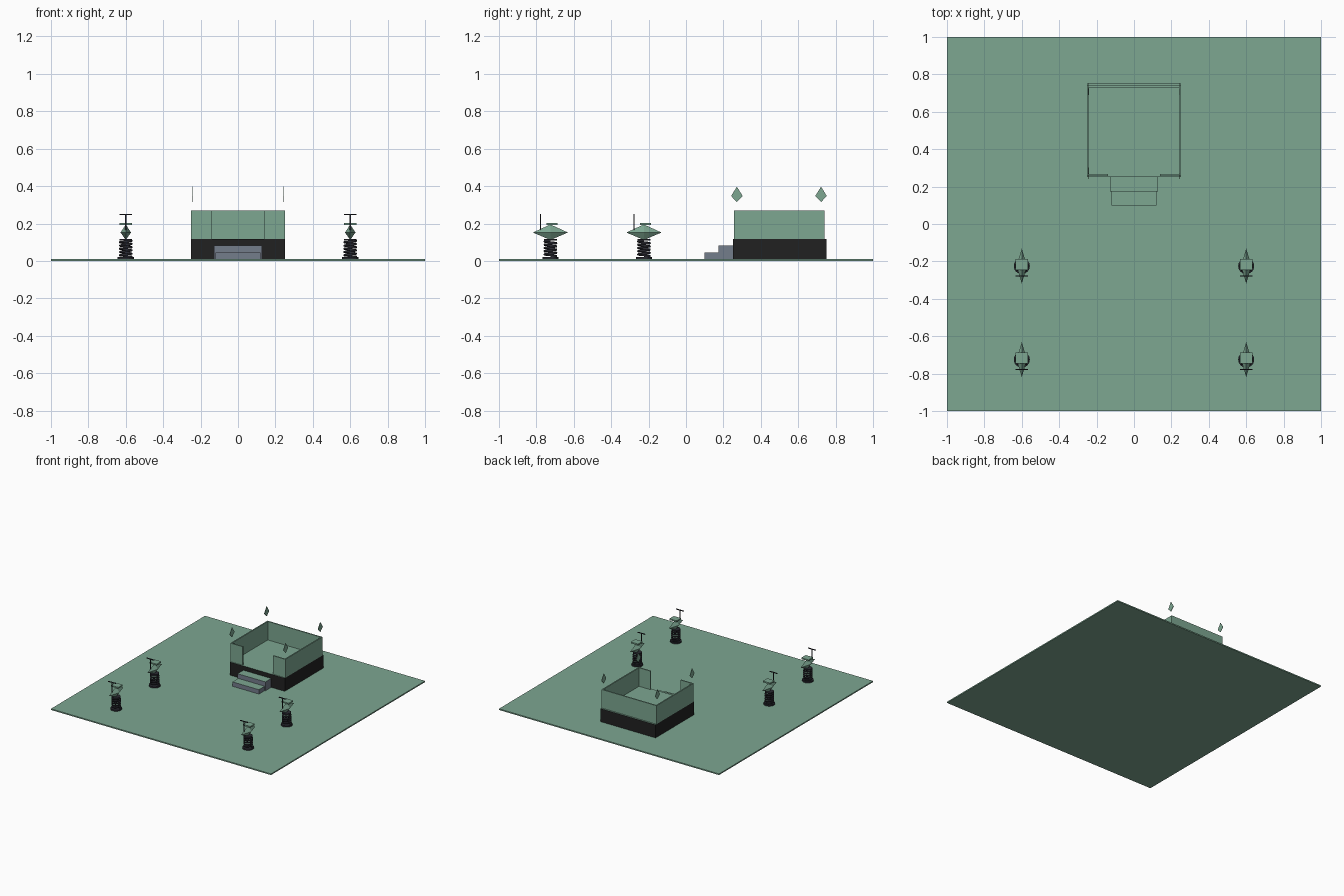
import bpy, bmesh, math
from mathutils import Vector

if "Cube" in bpy.data.objects:
    bpy.data.objects.remove(bpy.data.objects["Cube"])


def material(name, r, g, b):
    m = bpy.data.materials.new(name)
    m.diffuse_color = (r, g, b, 1)
    m.use_nodes = True
    m.node_tree.nodes["Principled BSDF"].inputs["Base Color"].default_value = m.diffuse_color
    return m


GREEN = material("sage green", 0.205, 0.385, 0.285)
BLACK = material("black", 0.015, 0.015, 0.015)
SLATE = material("slate grey", 0.175, 0.205, 0.26)
IRON = material("dark iron", 0.022, 0.022, 0.03)


def finish(name, bm, mats):
    bmesh.ops.recalc_face_normals(bm, faces=bm.faces[:])
    me = bpy.data.meshes.new(name)
    bm.to_mesh(me)
    bm.free()
    for m in mats:
        me.materials.append(m)
    ob = bpy.data.objects.new(name, me)
    bpy.context.collection.objects.link(ob)
    return ob


def box(name, x, y, z, mat, top=None):
    """Box from (min, max) ranges, with an optional other colour on top."""
    bm = bmesh.new()
    bmesh.ops.create_cube(bm, size=1)
    for v in bm.verts:
        v.co = [r[0] + (c + 0.5) * (r[1] - r[0]) for c, r in zip(v.co, (x, y, z))]
    bm.normal_update()
    if top:
        for f in bm.faces:
            f.material_index = 1 if f.normal.z > 0.5 else 0
    return finish(name, bm, [mat, top] if top else [mat])


def cylinder(name, centre, radius, height, mat, sides=16):
    bm = bmesh.new()
    bmesh.ops.create_cone(bm, cap_ends=True, segments=sides, radius1=radius,
                          radius2=radius, depth=height)
    bmesh.ops.translate(bm, verts=bm.verts, vec=centre)
    return finish(name, bm, [mat])


def coil(name, x, y, z0, z1, radius, wire, turns, mat):
    """Spring: a round wire swept along a helix."""
    bm = bmesh.new()
    n, sides, prev = turns * 16, 6, None
    for i in range(n + 1):
        a = 2 * math.pi * i / 16
        out = Vector((math.cos(a), math.sin(a), 0))
        c = Vector((x, y, z0 + (z1 - z0) * i / n)) + out * radius
        ring = []
        for k in range(sides):
            t = 2 * math.pi * k / sides
            ring.append(bm.verts.new(c + out * wire * math.cos(t)
                                     + Vector((0, 0, wire * math.sin(t)))))
        if prev:
            for k in range(sides):
                j = (k + 1) % sides
                bm.faces.new((prev[k], prev[j], ring[j], ring[k]))
        else:
            bm.faces.new(ring)
        prev = ring
    bm.faces.new(prev)
    ob = finish(name, bm, [mat])
    for p in ob.data.polygons:
        p.use_smooth = len(p.vertices) == 4


# Ground slab
box("ground", (-1, 1), (-1, 1), (0, 0.01), GREEN)

# Raised platform with green floor
box("platform", (-0.25, 0.25), (0.25, 0.752), (0.005, 0.118), BLACK, GREEN)

# Low walls, open at the front
Z = (0.118, 0.27)
T = 0.01
box("back_wall", (-0.25, 0.25), (0.74 - T, 0.74), Z, GREEN)
for s, side in ((-1, "left"), (1, "right")):
    xs = sorted((s * 0.25, s * (0.25 - T)))
    box(side + "_wall", xs, (0.257, 0.74), Z, GREEN)
    box(side + "_front_wall", sorted((s * 0.25, s * 0.138)), (0.257, 0.257 + T), Z, GREEN)

# Entrance steps
box("upper_step", (-0.127, 0.127), (0.175, 0.255), (0.005, 0.083), SLATE, GREEN)
box("lower_step", (-0.12, 0.12), (0.1, 0.176), (0.005, 0.046), SLATE, GREEN)

# Thin leaf shapes floating over the corners
for x in (-0.245, 0.242):
    for y in (0.272, 0.722):
        bm = bmesh.new()
        pts = ((0, 0.315), (0.031, 0.347), (0, 0.397), (-0.031, 0.347))
        f = bm.faces.new([bm.verts.new((x - 0.0015, y + a, z)) for a, z in pts])
        r = bmesh.ops.extrude_face_region(bm, geom=[f])
        bmesh.ops.translate(bm, vec=(0.003, 0, 0),
                            verts=[v for v in r["geom"] if isinstance(v, bmesh.types.BMVert)])
        finish("corner_leaf", bm, [GREEN])

# Four spring riders
for x in (-0.6, 0.6):
    for y in (-0.225, -0.725):
        cylinder("spring_foot", (x, y, 0.015), 0.043, 0.012, IRON)
        coil("spring", x, y, 0.022, 0.108, 0.031, 0.006, 5, IRON)
        cylinder("spring_cap", (x, y, 0.112), 0.034, 0.008, IRON)
        # Octahedral body, stretched along y
        bm = bmesh.new()
        top, bottom = (bm.verts.new((x, y, z)) for z in (0.195, 0.112))
        ring = [bm.verts.new((x + a, y + b, 0.152))
                for a, b in ((0.028, 0), (0, 0.094), (-0.028, 0), (0, -0.094))]
        for i in range(4):
            for tip in (top, bottom):
                bm.faces.new((ring[i], ring[(i + 1) % 4], tip))
        finish("rider_body", bm, [GREEN])
        box("rider_seat", (x - 0.033, x + 0.033), (y - 0.02, y + 0.038),
            (0.193, 0.204), GREEN)
        # Handle post and crossbar
        box("handle_post", (x - 0.003, x + 0.003), (y - 0.056, y - 0.05),
            (0.155, 0.25), IRON)
        box("handle_bar", (x - 0.034, x + 0.034), (y - 0.056, y - 0.05),
            (0.246, 0.252), IRON)
